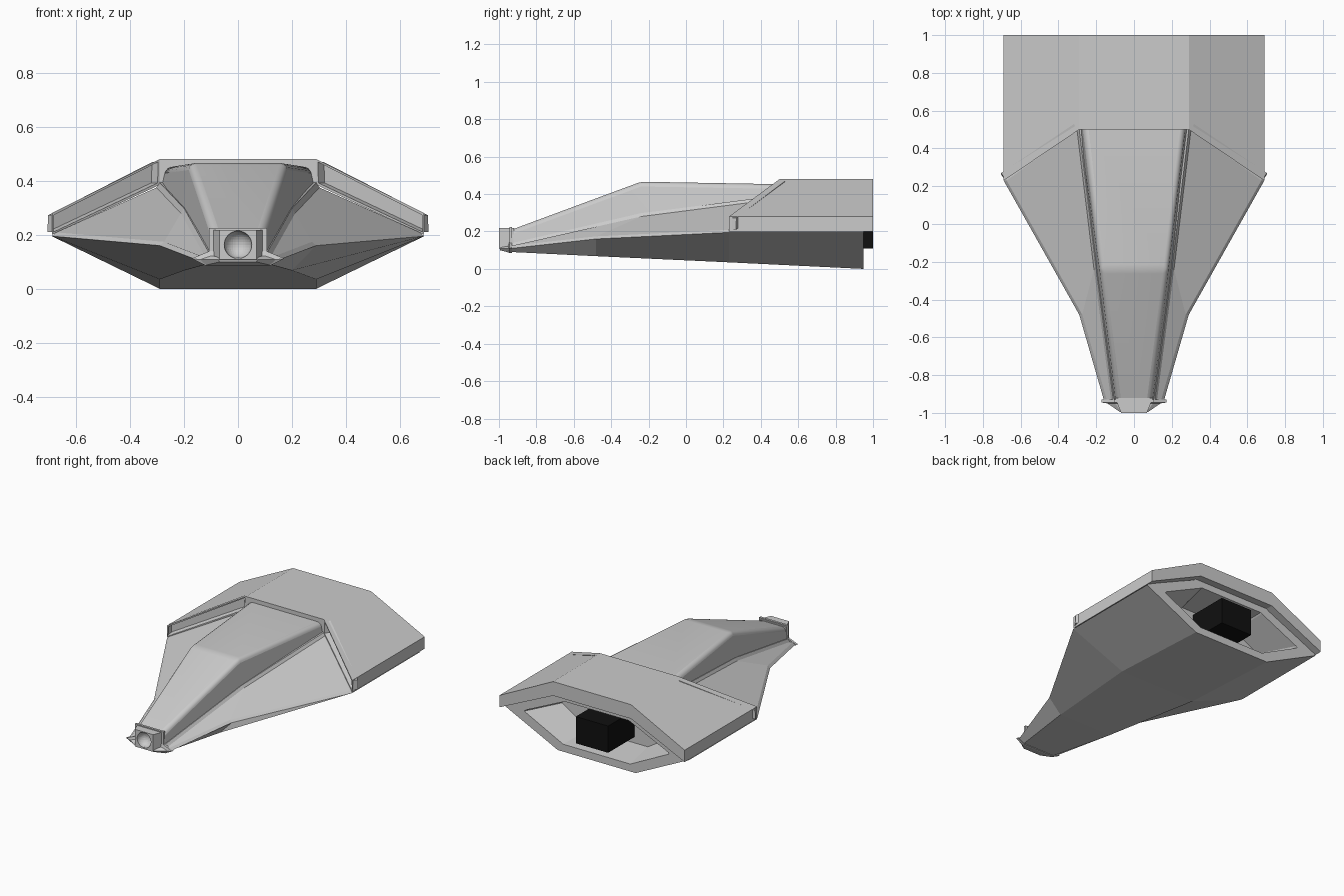
import bpy, bmesh

if "Cube" in bpy.data.objects:
    bpy.data.objects.remove(bpy.data.objects["Cube"])

def finish(bm, name):
    bmesh.ops.recalc_face_normals(bm, faces=bm.faces)
    me = bpy.data.meshes.new(name)
    bm.to_mesh(me)
    bm.free()
    ob = bpy.data.objects.new(name, me)
    bpy.context.collection.objects.link(ob)
    return ob

def loft(stations, caps=True):
    """Join half sections (right side, bottom to top), mirrored in x."""
    bm = bmesh.new()
    rings = []
    for half in stations:
        pts = list(half) + [(-x, y, z) for x, y, z in reversed(half)]
        rings.append([bm.verts.new(p) for p in pts])
    n = len(rings[0])
    for a, b in zip(rings, rings[1:]):
        for i in range(n):
            j = (i + 1) % n
            bm.faces.new((a[i], a[j], b[j], b[i]))
    if caps:
        bm.faces.new(rings[0])
        bm.faces.new(rings[-1])
    return bm, rings

def flat(y, pts):
    return [(x, y, z) for x, z in pts]

def box(name, x, y0, y1, z0, z1):
    bm, _ = loft([flat(y0, [(x, z0), (x, z1)]), flat(y1, [(x, z0), (x, z1)])])
    return finish(bm, name)

# Lower hull with chine rim, wing tops and a recessed engine bay at the rear
def hull_station(bottom, chine, root):
    bx, by, bz = bottom
    cx, cy, cz = chine
    rx, ry, rz = root
    return [(bx, by, bz), (cx, cy, cz), (cx - .016, cy, cz + .014),
            (rx + .012, ry, rz), (rx, ry, rz + .018)]

hull = [
    hull_station((.12, -.93, .09), (.16, -.93, .11), (.11, -.93, .12)),
    hull_station((.20, -.48, .068), (.29, -.48, .16), (.20, -.24, .28)),
    hull_station((.29, .23, .035), (.69, .23, .195), (.29, .50, .375)),
    hull_station((.29, .95, .0), (.69, .95, .195), (.29, .95, .375)),
    flat(.95, [(.25, .05), (.54, .195), (.53, .205), (.25, .335), (.24, .34)]),
    flat(.72, [(.22, .07), (.42, .195), (.41, .205), (.22, .30), (.21, .31)]),
]
bm, _ = loft(hull)
finish(bm, "lower_hull")

# Rear roof cover with swept front edges and shallow intakes
prof = [(.29, .385), (.69, .2), (.69, .28), (.29, .48)]
front_y = [.5, .23, .23, .5]
bm, rings = loft([[(x, y, z) for (x, z), y in zip(prof, front_y)], flat(1.0, prof)], caps=False)
intakes = []
for k, r in enumerate(rings):
    for ids in ((0, 1, 2, 3), (3, 4, 7, 0), (4, 5, 6, 7)):
        f = bm.faces.new([r[i] for i in ids])
        if k == 0 and ids[0] != 3:
            intakes.append(f)
bmesh.ops.recalc_face_normals(bm, faces=bm.faces)
bmesh.ops.inset_individual(bm, faces=intakes, thickness=.012, depth=0)
bmesh.ops.inset_individual(bm, faces=intakes, thickness=.001, depth=-.04)
finish(bm, "roof_cover")

# Central fuselage ridge with rounded edges
bm, _ = loft([
    flat(-.945, [(.108, .10), (.092, .205)]),
    flat(-.24, [(.205, .22), (.180, .466)]),
    flat(.54, [(.30, .33), (.27, .452)]),
])
ridge = finish(bm, "fuselage_ridge")
bev = ridge.modifiers.new("round", 'BEVEL')
bev.width = .025
bev.segments = 4
bev.limit_method = 'ANGLE'
bev.angle_limit = .3
bpy.context.view_layer.objects.active = ridge
ridge.select_set(True)
bpy.ops.object.shade_smooth_by_angle(angle=.6)

# Nose block with a round dish
bm, _ = loft([flat(-1.0, [(.068, .108), (.068, .218)]),
              flat(-.92, [(.10, .10), (.10, .218)])])
nose = finish(bm, "nose_block")
bpy.ops.mesh.primitive_uv_sphere_add(segments=32, ring_count=16, radius=.051, location=(0, -1.0, .163))
cutter = bpy.context.object
cutter.name = "dish_cutter"
cutter.hide_render = True
cutter.hide_viewport = True
cut = nose.modifiers.new("dish", 'BOOLEAN')
cut.operation = 'DIFFERENCE'
cut.object = cutter

# Collar and pointed side flanges behind the nose
box("nose_collar", .107, -.945, -.93, .10, .225)
flange = [(.12, .086), (.172, .112), (.105, .14)]
bm, _ = loft([flat(-.995, [(.066, .10), (.075, .108), (.066, .114)]),
              flat(-.95, [(.118, .088), (.14, .108), (.10, .122)]),
              flat(-.945, flange), flat(-.93, flange)])
finish(bm, "nose_flange")

# Black engine block
eng = box("engine_block", .12, .72, 1.0, .11, .29)
black = bpy.data.materials.new("black")
black.diffuse_color = (.005, .005, .005, 1)
black.use_nodes = True
black.node_tree.nodes["Principled BSDF"].inputs["Base Color"].default_value = black.diffuse_color
eng.data.materials.append(black)
